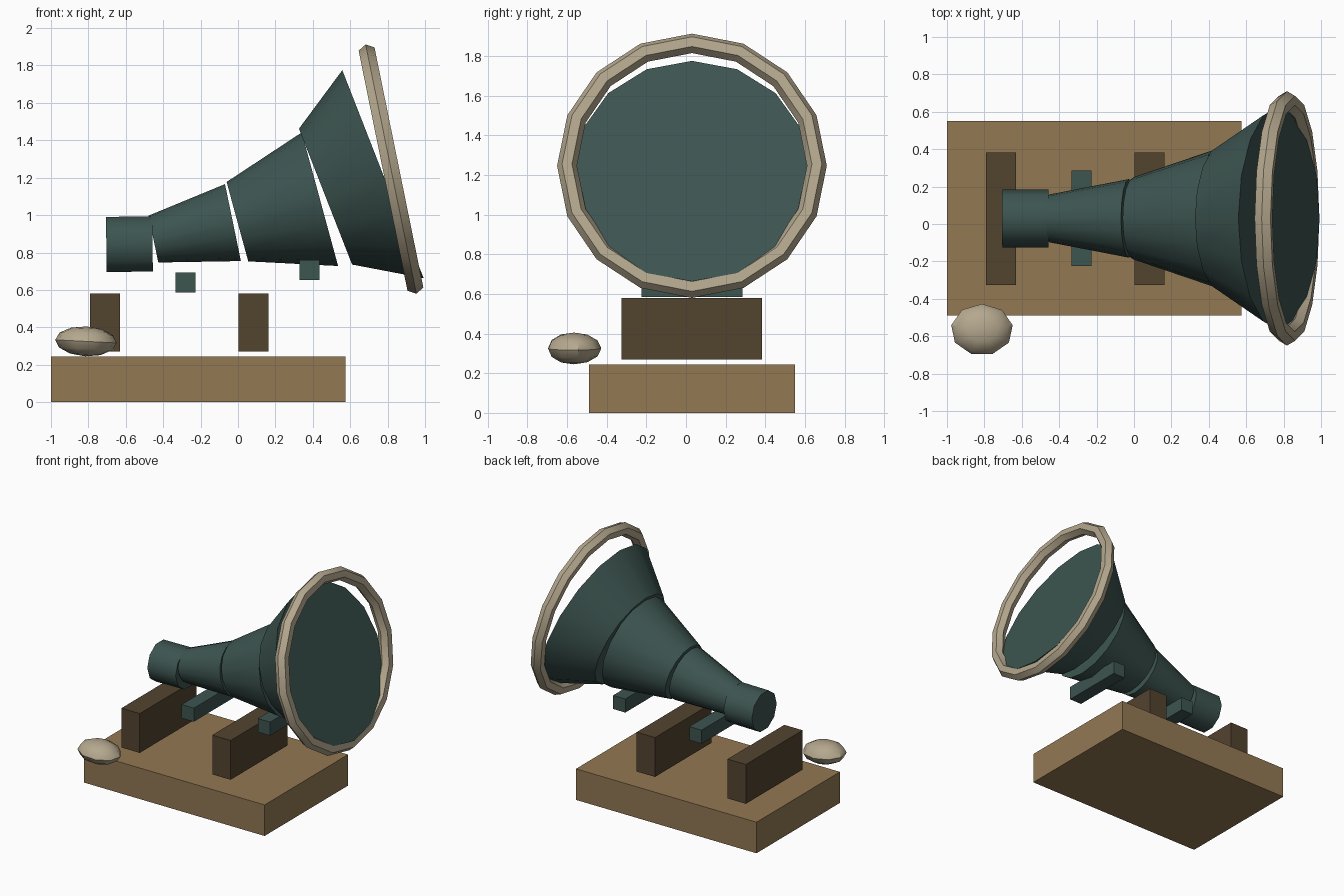
import bpy
import bmesh
from math import radians, atan2, pi
from mathutils import Matrix, Vector

cube = bpy.data.objects.get("Cube")
if cube:
    bpy.data.objects.remove(cube, do_unlink=True)


def material(name, rgb):
    mat = bpy.data.materials.new(name)
    mat.use_nodes = True
    mat.diffuse_color = (*rgb, 1)
    mat.node_tree.nodes["Principled BSDF"].inputs["Base Color"].default_value = (*rgb, 1)
    return mat


GREEN = material("dark green metal", (0.046, 0.09, 0.081))
WOOD = material("light wood", (0.29, 0.188, 0.088))
DARK = material("dark wood", (0.086, 0.057, 0.028))
CREAM = material("pale cream", (0.46, 0.39, 0.27))
MID_Y = 0.03


def finish(name, bm, mat, smooth=False):
    mesh = bpy.data.meshes.new(name)
    bm.to_mesh(mesh)
    bm.free()
    mesh.materials.append(mat)
    obj = bpy.data.objects.new(name, mesh)
    bpy.context.collection.objects.link(obj)
    if smooth:
        bpy.ops.object.select_all(action="DESELECT")
        obj.select_set(True)
        bpy.context.view_layer.objects.active = obj
        bpy.ops.object.shade_smooth_by_angle(angle=radians(40))
    return obj


def box(name, x, y, z, mat):
    """Block from its (low, high) range on each axis."""
    bm = bmesh.new()
    size = [b - a for a, b in (x, y, z)]
    mid = [(a + b) / 2 for a, b in (x, y, z)]
    bmesh.ops.create_cube(bm, size=1, matrix=Matrix.Translation(mid) @ Matrix.Diagonal((*size, 1)))
    finish(name, bm, mat)


def horn_section(name, start, end, r1, r2, sides=16):
    """Closed frustum between two (x, z) centres."""
    a, b = Vector((start[0], MID_Y, start[1])), Vector((end[0], MID_Y, end[1]))
    d = b - a
    turn = Matrix.Rotation(pi / 2 - atan2(d.z, d.x), 4, "Y")
    bm = bmesh.new()
    bmesh.ops.create_cone(bm, cap_ends=True, segments=sides, radius1=r1, radius2=r2,
                          depth=d.length, matrix=Matrix.Translation((a + b) / 2) @ turn)
    finish(name, bm, GREEN, True)


# Wooden base and the two upright supports
box("base", (-1, 0.575), (-0.49, 0.55), (0, 0.245), WOOD)
for name, x in (("rear_support", -0.79), ("front_support", 0.003)):
    box(name, (x, x + 0.16), (-0.325, 0.382), (0.27, 0.58), DARK)

# Metal cross bars under the horn
for name, x, z in (("rear_cross_bar", -0.335, 0.585), ("front_cross_bar", 0.33, 0.653)):
    box(name, (x, x + 0.107), (-0.225, 0.285), (z, z + 0.107), GREEN)

# Horn, curving upward toward the mouth
horn_section("horn_neck", (-0.704, 0.843), (-0.457, 0.846), 0.155, 0.155, 10)
horn_section("horn_throat", (-0.452, 0.872), (-0.027, 0.96), 0.128, 0.21)
horn_section("horn_middle", (-0.003, 0.965), (0.438, 1.085), 0.22, 0.37)
horn_section("horn_bell", (0.468, 1.099), (0.775, 1.219), 0.39, 0.597)

# Rim ring around the mouth
bpy.ops.mesh.primitive_torus_add(major_segments=16, minor_segments=6, major_radius=0.63,
                                 minor_radius=0.05, location=(0.818, MID_Y, 1.246),
                                 rotation=(0, radians(90 - 11.5), 0))
rim = bpy.context.object
rim.name = "mouth_rim"
rim.data.materials.append(CREAM)
bpy.ops.object.shade_smooth_by_angle(angle=radians(40))

# Pebble beside the base
bm = bmesh.new()
bmesh.ops.create_uvsphere(bm, u_segments=9, v_segments=6, radius=1,
                          matrix=Matrix.Translation((-0.813, -0.565, 0.325))
                          @ Matrix.Rotation(radians(3), 4, "Y")
                          @ Matrix.Diagonal((0.167, 0.138, 0.08, 1)))
finish("pebble", bm, CREAM, True)
